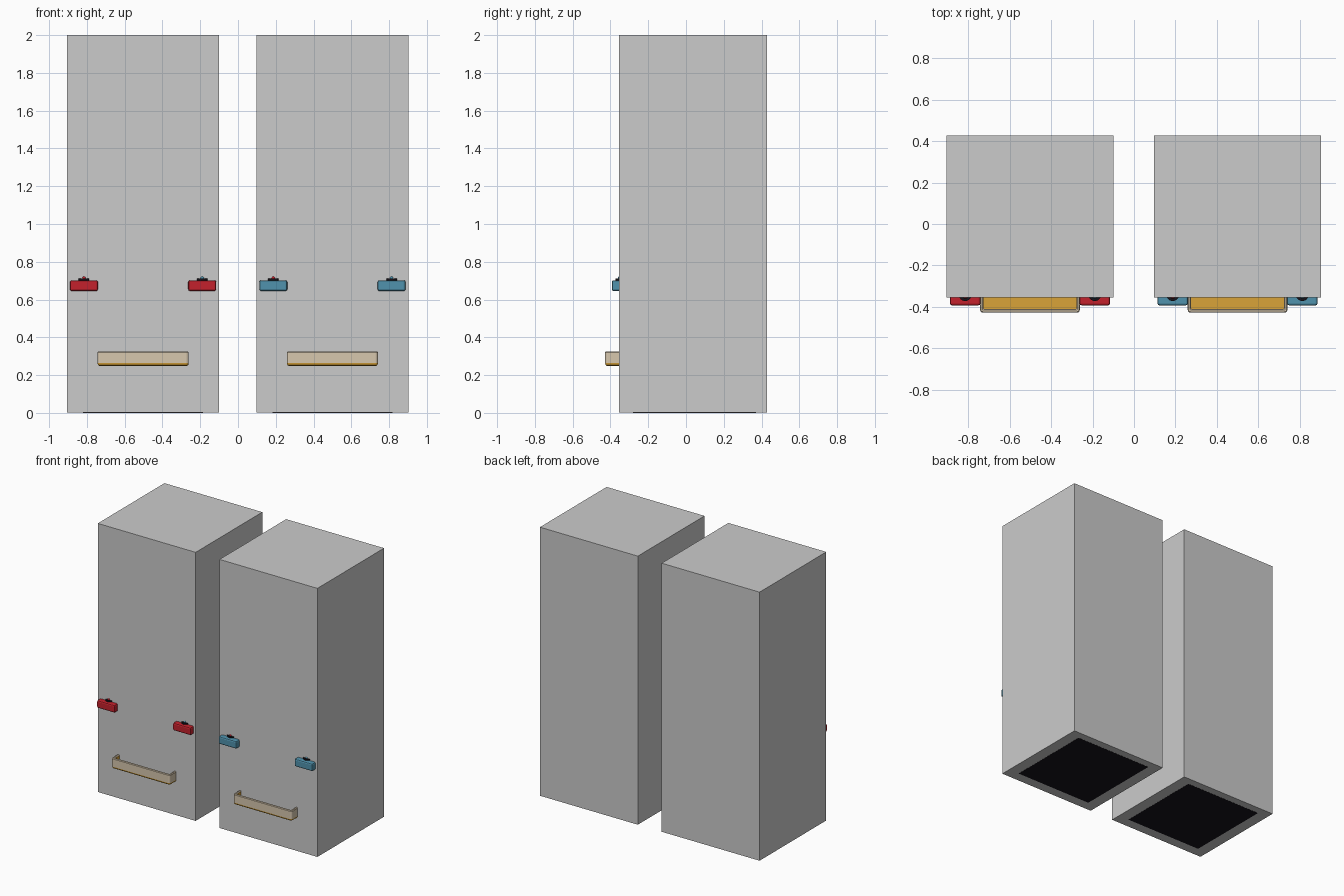
import bpy, bmesh, math

if "Cube" in bpy.data.objects:
    bpy.data.objects.remove(bpy.data.objects["Cube"])


def mat(name, rgb):
    m = bpy.data.materials.new(name)
    m.diffuse_color = (*rgb, 1)
    m.use_nodes = True
    m.node_tree.nodes["Principled BSDF"].inputs["Base Color"].default_value = m.diffuse_color
    return m


RED = mat("red", (0.55, 0.015, 0.025))
BLUE = mat("blue", (0.08, 0.29, 0.42))
DARK = mat("dark", (0.008, 0.006, 0.01))
CREAM = mat("cream", (0.68, 0.57, 0.42))
GOLD = mat("gold", (0.7, 0.37, 0.04))


def box(name, lo, hi, m=None, bevel=0, segs=2):
    bpy.ops.mesh.primitive_cube_add(size=1, location=[(a + b) / 2 for a, b in zip(lo, hi)])
    o = bpy.context.object
    o.name = name
    o.scale = [b - a for a, b in zip(lo, hi)]
    bpy.ops.object.transform_apply(location=False, rotation=False, scale=True)
    if m:
        o.data.materials.append(m)
    if bevel:
        b = o.modifiers.new("bevel", 'BEVEL')
        b.width, b.segments = bevel, segs
    return o


def tray(name, cx):
    # U-shaped wall, swept around a rounded plan outline
    w, back, front, r = 0.241, -0.345, -0.428, 0.014

    def outline(d):
        rr = max(r - d, 0.004)
        x, y = w - d, front + d
        pts = [(-x, back)]
        for sx, a0 in ((-1, 180), (1, 270)):
            for k in range(4):
                a = math.radians(a0 + 30 * k)
                pts.append((sx * (x - rr) + rr * math.cos(a), y + rr + rr * math.sin(a)))
        return pts + [(x, back)]

    profile = [(0.008, 0.249), (0.002, 0.254), (0, 0.263), (0, 0.321),
               (0.004, 0.326), (0.012, 0.326), (0.017, 0.321), (0.017, 0.26)]
    bm = bmesh.new()
    rings = [[bm.verts.new((cx + x, y, z)) for x, y in outline(d)] for d, z in profile]
    for i in range(len(rings) - 1):
        for j in range(len(rings[0]) - 1):
            f = bm.faces.new((rings[i][j], rings[i][j + 1], rings[i + 1][j + 1], rings[i + 1][j]))
            f.material_index = 0 if 2 <= i < 6 else 1
    # underside and tray floor
    for ring, flip in ((rings[0], True), (rings[-1], False)):
        f = bm.faces.new(ring[::-1] if flip else ring)
        f.material_index = 1
    bmesh.ops.recalc_face_normals(bm, faces=bm.faces)
    me = bpy.data.meshes.new(name)
    bm.to_mesh(me)
    bm.free()
    me.materials.append(CREAM)
    me.materials.append(GOLD)
    bpy.context.collection.objects.link(bpy.data.objects.new(name, me))


def control(name, cx, m, tip):
    # rounded control block
    box(name + "_block", (cx - 0.074, -0.393, 0.645), (cx + 0.074, -0.30, 0.702), m, 0.01)
    # stick base disc
    bpy.ops.mesh.primitive_cylinder_add(vertices=24, radius=0.032, depth=0.012,
                                        location=(cx, -0.34, 0.706))
    o = bpy.context.object
    o.name = name + "_disc"
    o.data.materials.append(DARK)
    # stick knob
    bpy.ops.mesh.primitive_uv_sphere_add(segments=16, ring_count=8, radius=0.012,
                                         location=(cx, -0.348, 0.713))
    o = bpy.context.object
    o.name = name + "_knob"
    o.data.materials.append(tip)
    bpy.ops.object.shade_smooth_by_angle()


for side, cx, m in (("left", -0.5025, RED), ("right", 0.5, BLUE)):
    # cabinet body and its dark underside panel
    box(side + "_cabinet", (cx - 0.403, -0.356, 0.001), (cx + 0.403, 0.428, 2))
    box(side + "_base_panel", (cx - 0.317, -0.28, 0), (cx + 0.317, 0.371, 0.004), DARK)
    tray(side + "_tray", cx)
    for s, tip in ((-1, RED), (1, BLUE)):
        control(f"{side}_control_{'a' if s < 0 else 'b'}", cx + s * 0.313, m, tip)
